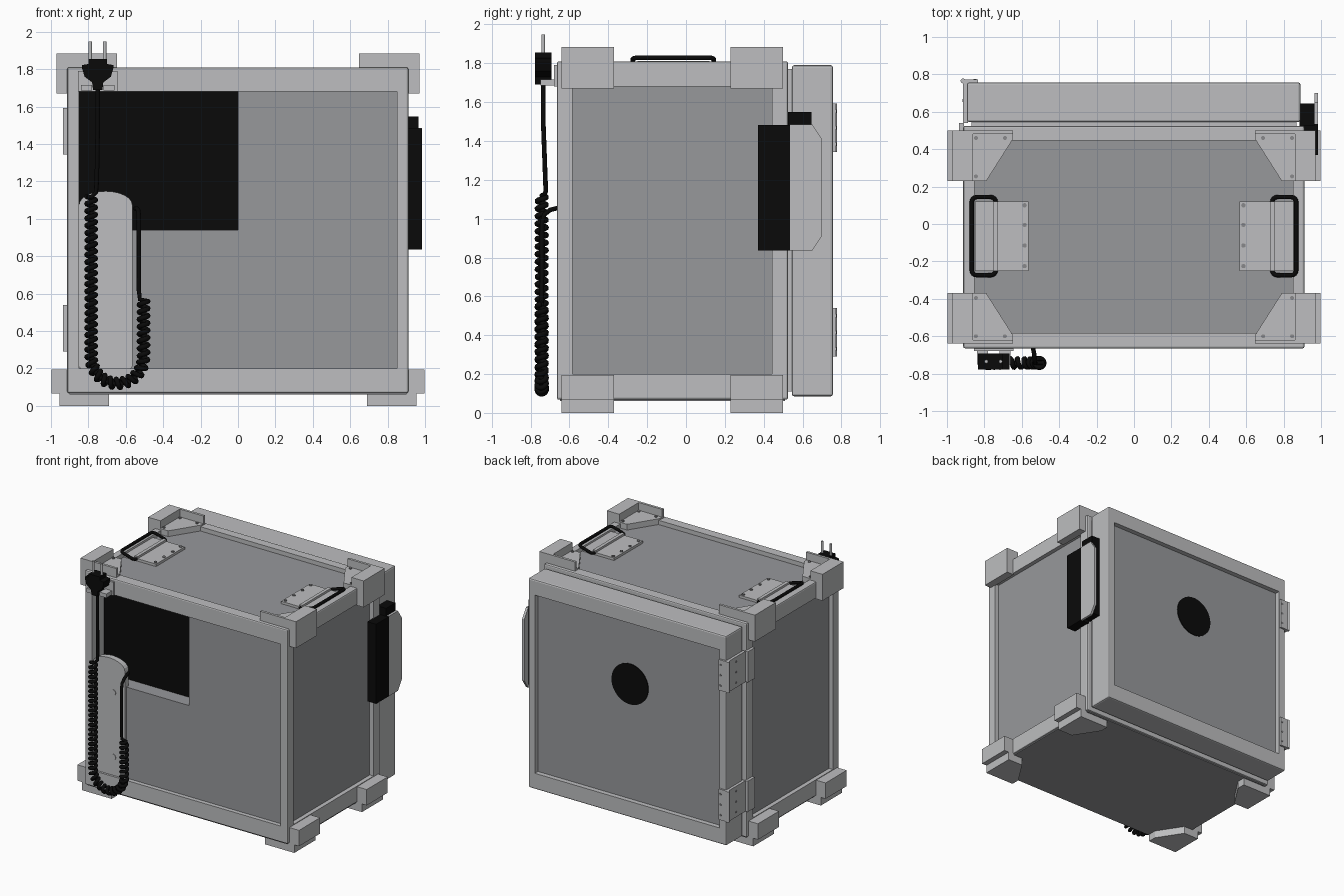
import bpy, bmesh, math
from mathutils import Vector

if "Cube" in bpy.data.objects:
    bpy.data.objects.remove(bpy.data.objects["Cube"])


def material(name, rgb):
    m = bpy.data.materials.new(name)
    m.diffuse_color = (*rgb, 1)
    m.use_nodes = True
    m.node_tree.nodes["Principled BSDF"].inputs["Base Color"].default_value = m.diffuse_color
    return m


LIGHT = material("light_grey", (0.51, 0.515, 0.525))
PANEL = material("panel_grey", (0.31, 0.315, 0.33))
BLACK = material("black", (0.003, 0.003, 0.003))
STEEL = material("screw_grey", (0.25, 0.25, 0.26))


def finish(name, bm, *mats):
    bmesh.ops.recalc_face_normals(bm, faces=bm.faces)
    me = bpy.data.meshes.new(name)
    bm.to_mesh(me)
    bm.free()
    ob = bpy.data.objects.new(name, me)
    bpy.context.collection.objects.link(ob)
    for m in mats:
        me.materials.append(m)
    return ob


def cube_bm(lo, hi, bevel=0.0):
    bm = bmesh.new()
    bmesh.ops.create_cube(bm, size=1)
    for v in bm.verts:
        v.co = [hi[i] if v.co[i] > 0 else lo[i] for i in range(3)]
    if bevel:
        bmesh.ops.bevel(bm, geom=bm.edges[:], offset=bevel, segments=2, profile=0.5, affect='EDGES')
    return bm


def box(name, a, b, mat, bevel=0.0):
    lo = [min(p, q) for p, q in zip(a, b)]
    hi = [max(p, q) for p, q in zip(a, b)]
    return finish(name, cube_bm(lo, hi, bevel), mat)


def prism(name, pts, axis, lo, hi, mat):
    """Extrude a 2D outline along axis (0 = x, 1 = y, 2 = z)."""
    def place(p, h):
        q = list(p)
        q.insert(axis, h)
        return q
    bm = bmesh.new()
    f = bm.faces.new([bm.verts.new(place(p, lo)) for p in pts])
    new = bmesh.ops.extrude_face_region(bm, geom=[f])["geom"]
    for v in new:
        if isinstance(v, bmesh.types.BMVert):
            v.co[axis] = hi
    return finish(name, bm, mat)


def disc(name, centre, r, axis, depth, mat, n=16):
    c = list(centre)
    h = c.pop(axis)
    pts = [(c[0] + r * math.cos(2 * math.pi * i / n), c[1] + r * math.sin(2 * math.pi * i / n)) for i in range(n)]
    return prism(name, pts, axis, h - depth / 2, h + depth / 2, mat)


def tube(name, pts, r, mat, cyclic=False):
    cu = bpy.data.curves.new(name, 'CURVE')
    cu.dimensions = '3D'
    cu.bevel_depth = r
    cu.bevel_resolution = 2
    cu.use_fill_caps = True
    sp = cu.splines.new('POLY')
    sp.points.add(len(pts) - 1)
    for p, q in zip(sp.points, pts):
        p.co = (*q, 1)
    sp.use_cyclic_u = cyclic
    cu.materials.append(mat)
    ob = bpy.data.objects.new(name, cu)
    bpy.context.collection.objects.link(ob)
    bpy.ops.object.select_all(action='DESELECT')
    ob.select_set(True)
    bpy.context.view_layer.objects.active = ob
    bpy.ops.object.convert(target='MESH')
    bpy.ops.object.shade_smooth_by_angle(angle=math.radians(50))


def recess(bm, axis, sign, lo, hi, depth, mat_index):
    """Sink a rectangle (lo..hi on the other two axes) into a face."""
    n = Vector([sign if i == axis else 0 for i in range(3)])
    f = max((f for f in bm.faces if f.normal.dot(n) > 0.99), key=lambda f: f.calc_area())
    bmesh.ops.inset_individual(bm, faces=[f], thickness=0.02)
    c = f.calc_center_median()
    others = [i for i in range(3) if i != axis]
    for v in f.verts:
        for k, i in enumerate(others):
            v.co[i] = hi[k] if v.co[i] > c[i] else lo[k]
    g = bmesh.ops.extrude_discrete_faces(bm, faces=[f])["faces"][0]
    for v in g.verts:
        v.co -= n * depth
    g.material_index = mat_index


# Case body with recessed panels
bm = cube_bm((-0.913, -0.665, 0.068), (0.911, 0.525, 1.81), 0.01)
bm.normal_update()
recess(bm, 1, -1, (-0.85, 0.2), (0.85, 1.68), 0.155, 2)
for s in (-1, 1):
    recess(bm, 0, s, (-0.585, 0.2), (0.443, 1.68), 0.035, 1)
recess(bm, 2, 1, (-0.853, -0.582), (0.85, 0.447), 0.035, 1)
finish("case_body", bm, LIGHT, PANEL, BLACK)
box("bottom_panel", (-0.9, -0.65, 0.06), (0.9, 0.51, 0.075), PANEL)
# Front panel, leaving the black opening at the upper left
prism("front_panel", [(-0.85, 0.2), (0.85, 0.2), (0.85, 1.68), (0, 1.68), (0, 0.94), (-0.85, 0.94)],
      1, -0.63, -0.511, PANEL)

# Rear door
bm = cube_bm((-0.893, 0.545, 0.085), (0.89, 0.757, 1.79), 0.012)
bm.normal_update()
recess(bm, 1, 1, (-0.83, 0.215), (0.83, 1.665), 0.04, 1)
finish("rear_door", bm, LIGHT, PANEL)
box("door_seal", (-0.87, 0.52, 0.11), (0.87, 0.55, 1.77), LIGHT)
disc("door_port", (0, 0.719, 1.15), 0.165, 1, 0.008, BLACK, 40)

# Corner brackets and feet
for sx in (-1, 1):
    for sy in (-1, 1):
        X = lambda x: sx * x
        Y = lambda v: -0.07 + sy * v
        box("corner_block", (X(0.86), Y(0.3), 1.80), (X(0.97), Y(0.57), 1.885), LIGHT)
        box("corner_side", (X(0.905), Y(0.3), 1.67), (X(0.97), Y(0.57), 1.80), LIGHT)
        box("corner_wall", (X(0.648), Y(0.55), 1.79), (X(0.86), Y(0.57), 1.885), LIGHT)
        prism("corner_plate", [(X(x), Y(v)) for x, v in
              ((0.86, 0.3), (0.79, 0.3), (0.65, 0.52), (0.65, 0.55), (0.86, 0.55))], 2, 1.774, 1.822, LIGHT)
        for x, v in ((0.69, 0.53), (0.845, 0.53), (0.845, 0.325)):
            disc("corner_screw", (X(x), Y(v), 1.823), 0.011, 2, 0.012, STEEL, 10)
        box("foot_side", (X(0.9), Y(0.3), 0.066), (X(0.998), Y(0.57), 0.195), LIGHT)
        prism("foot", [(X(x), Y(v)) for x, v in
              ((0.955, 0.3), (0.82, 0.3), (0.69, 0.5), (0.69, 0.57), (0.955, 0.57))], 2, 0, 0.07, LIGHT)

# Carry handles: mounting plate, pivot, tilted loop
for sx in (-1, 1):
    box("handle_plate", (sx * 0.85, -0.25, 1.774), (sx * 0.563, 0.12, 1.795), LIGHT)
    box("handle_pivot", (sx * 0.755, -0.25, 1.79), (sx * 0.728, 0.12, 1.812), LIGHT)
    for y in (0.1, -0.005, -0.115, -0.225):
        disc("handle_screw", (sx * 0.585, y, 1.796), 0.012, 2, 0.012, STEEL, 10)
    loop = []
    for cx, cy, a0 in ((0.84, 0.117, 0), (0.766, 0.117, 90), (0.766, -0.247, 180), (0.84, -0.247, 270)):
        for k in range(5):
            a = math.radians(a0 + k * 22.5)
            x, y = cx + 0.027 * math.cos(a), cy + 0.027 * math.sin(a)
            loop.append((sx * x, y, 1.79 + (x - 0.739) * 0.3))
    tube("handle_loop", loop, 0.012, BLACK, True)

# Door latch on the right
box("latch_body", (0.905, 0.37, 0.835), (0.985, 0.535, 1.483), BLACK)
box("latch_core", (0.885, 0.525, 0.86), (0.966, 0.645, 1.548), BLACK)
prism("latch_plate", [(0.535, 0.835), (0.65, 0.835), (0.7, 0.91), (0.7, 1.41), (0.65, 1.485), (0.535, 1.485)],
      0, 0.966, 0.985, LIGHT)

# Hinges on the left
for z in (0.29, 1.343):
    box("hinge_body_leaf", (-0.935, 0.45, z), (-0.908, 0.54, z + 0.25), LIGHT)
    box("hinge_door_leaf", (-0.915, 0.54, z), (-0.888, 0.77, z + 0.25), LIGHT)
    box("hinge_back_leaf", (-0.915, 0.755, z), (-0.835, 0.772, z + 0.25), LIGHT)
    disc("hinge_knuckle", (-0.914, 0.765, z + 0.125), 0.013, 2, 0.25, LIGHT)
    for dz in (0.04, 0.125, 0.21):
        disc("hinge_screw", (-0.85, 0.772, z + dz), 0.009, 1, 0.006, STEEL, 10)
        disc("hinge_screw", (-0.915, 0.66, z + dz), 0.009, 0, 0.006, STEEL, 10)

# Cord cover plate on the front
arc = [(-0.7075 + 0.1425 * math.cos(math.pi * i / 12), 1.075 + 0.073 * math.sin(math.pi * i / 12)) for i in range(13)]
prism("cord_cover", arc + [(-0.85, 0.21), (-0.82, 0.17), (-0.6, 0.17), (-0.565, 0.21)], 1, -0.648, -0.6, LIGHT)
for z in (0.35, 0.875):
    disc("cover_button", (-0.67, -0.648, z), 0.024, 1, 0.008, LIGHT, 20)

# Plug holder and plug
box("plug_holder_plate", (-0.855, -0.68, 1.68), (-0.645, -0.66, 1.79), LIGHT)
for x in (-0.81, -0.69):
    box("plug_holder_arm", (x - 0.03, -0.75, 1.685), (x + 0.03, -0.67, 1.717), LIGHT)
prism("plug_body", [(-0.775, 1.69), (-0.725, 1.69), (-0.72, 1.73), (-0.68, 1.76), (-0.665, 1.81), (-0.665, 1.822),
      (-0.7, 1.828), (-0.7, 1.855), (-0.8, 1.855), (-0.8, 1.828), (-0.835, 1.822), (-0.835, 1.81),
      (-0.82, 1.76), (-0.78, 1.73)], 1, -0.777, -0.693, BLACK)
for x in (-0.79, -0.713):
    tube("plug_prong", [(x, -0.735, 1.82), (x, -0.735, 1.935), (x, -0.735, 1.947)], 0.01, LIGHT)

# Coiled cord: helix round a J-shaped spine
TURNS, STEPS, R, ARC = 41, 14, 0.024, 0.14
DOWN, BEND, UP = 0.86, math.pi * 0.14, 0.3
coil = []
for i in range(TURNS * STEPS + 1):
    s = i / (TURNS * STEPS) * (DOWN + BEND + UP)
    if s < DOWN:
        px, pz, nx, nz = -0.785, 1.12 - s, -1, 0
    elif s < DOWN + BEND:
        a = math.pi + (s - DOWN) / ARC
        nx, nz = math.cos(a), math.sin(a)
        px, pz = -0.645 + ARC * nx, 0.26 + ARC * nz
    else:
        px, pz, nx, nz = -0.505, 0.26 + s - DOWN - BEND, 1, 0
    t = 2 * math.pi * i / STEPS
    coil.append((px + R * math.cos(t) * nx, -0.743 + R * math.sin(t), pz + R * math.cos(t) * nz))
tube("coiled_cord", coil, 0.0135, BLACK)
tube("upper_cord", [(-0.75, -0.735, 1.72), (-0.75, -0.735, 1.5), (-0.755, -0.724, 1.2), (-0.76, -0.722, 1.14),
                    (-0.785, -0.735, 1.115), coil[0]], 0.012, BLACK)
tube("lower_cord", [coil[-1], (-0.525, -0.743, 0.57), (-0.53, -0.742, 0.62), (-0.53, -0.741, 0.98),
                    (-0.531, -0.73, 1.02), (-0.533, -0.7, 1.045), (-0.54, -0.66, 1.055), (-0.55, -0.62, 1.055)],
     0.012, BLACK)
